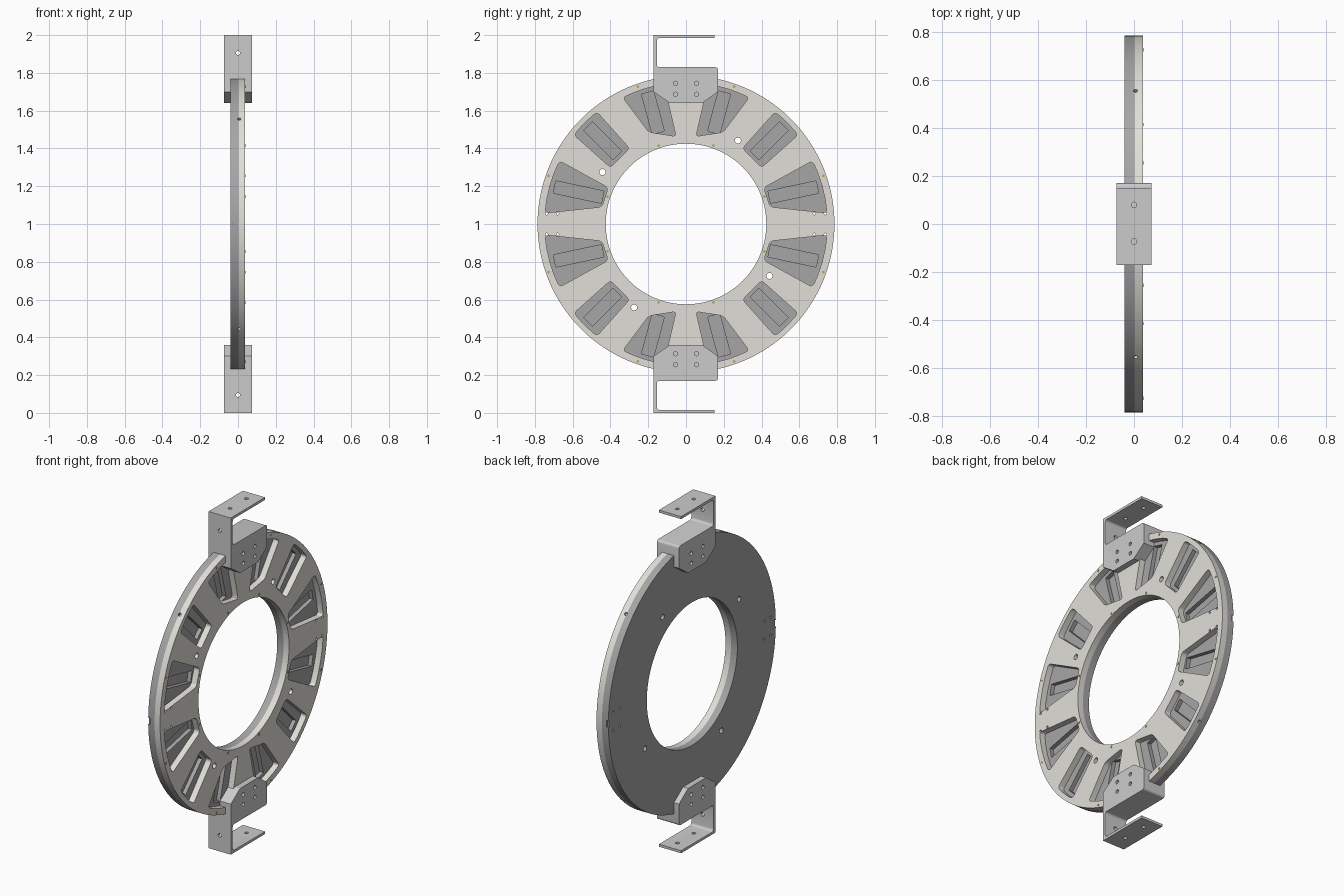
import bpy, bmesh
from math import radians, cos, sin, pi
from mathutils import Matrix, Vector

if "Cube" in bpy.data.objects:
    bpy.data.objects.remove(bpy.data.objects["Cube"])

R_OUT, R_IN = 0.786, 0.425
X_BACK, X_SEAM, X_FRONT = -0.04, 0.002, 0.038
QUADS = [(sy, sz) for sy in (1, -1) for sz in (1, -1)]


def finish(bm, name, color=None, smooth=True):
    bmesh.ops.recalc_face_normals(bm, faces=bm.faces)
    mesh = bpy.data.meshes.new(name)
    bm.to_mesh(mesh)
    bm.free()
    ob = bpy.data.objects.new(name, mesh)
    bpy.context.collection.objects.link(ob)
    if color:
        mat = bpy.data.materials.new(name + "_colour")
        mat.diffuse_color = (*color, 1)
        mat.use_nodes = True
        mat.node_tree.nodes["Principled BSDF"].inputs["Base Color"].default_value = mat.diffuse_color
        mesh.materials.append(mat)
    return ob


def prism(bm, pts, lo, hi, rounded=(), r=0.02):
    """Extrude a (y, z) outline along x, with chosen corners filleted."""
    t = bmesh.new()
    vs = [t.verts.new((lo, y, z)) for y, z in pts]
    t.faces.new(vs)
    if rounded:
        bmesh.ops.bevel(t, geom=[vs[i] for i in rounded], offset=r, segments=4,
                        profile=0.5, affect='VERTICES')
    top = bmesh.ops.extrude_face_region(t, geom=t.faces[:])['geom']
    bmesh.ops.translate(t, verts=[v for v in top if isinstance(v, bmesh.types.BMVert)],
                        vec=(hi - lo, 0, 0))
    bmesh.ops.recalc_face_normals(t, faces=t.faces)
    tmp = bpy.data.meshes.new("tmp")
    t.to_mesh(tmp)
    t.free()
    bm.from_mesh(tmp)
    bpy.data.meshes.remove(tmp)


def rod(bm, center, axis, radius, length, seg=16):
    rot = Vector((0, 0, 1)).rotation_difference(Vector(axis)).to_matrix().to_4x4()
    bmesh.ops.create_cone(bm, cap_ends=True, segments=seg, radius1=radius, radius2=radius,
                          depth=length, matrix=Matrix.Translation(center) @ rot)


def cut(ob, cutter_bm):
    cutter = finish(cutter_bm, "cutter")
    cutter.hide_render = True
    mod = ob.modifiers.new("cut", 'BOOLEAN')
    mod.operation, mod.solver, mod.object = 'DIFFERENCE', 'EXACT', cutter
    select(ob)
    bpy.ops.object.modifier_apply(modifier=mod.name)
    bpy.data.objects.remove(cutter)


def select(ob):
    bpy.ops.object.select_all(action='DESELECT')
    ob.select_set(True)
    bpy.context.view_layer.objects.active = ob


def smooth(ob):
    select(ob)
    bpy.ops.object.shade_smooth_by_angle(angle=radians(30))


def annulus(name, lo, hi, color):
    bm = bmesh.new()
    n = 128
    loops = []
    for x, r in ((lo, R_IN), (lo, R_OUT), (hi, R_OUT), (hi, R_IN)):
        loops.append([bm.verts.new((x, r * cos(2 * pi * i / n), 1 + r * sin(2 * pi * i / n)))
                      for i in range(n)])
    for a in range(4):
        p, q = loops[a], loops[(a + 1) % 4]
        for i in range(n):
            j = (i + 1) % n
            bm.faces.new((p[i], p[j], q[j], q[i]))
    return finish(bm, name, color)


# pockets of one quadrant: inner (r, angle) x2, outer r, outer angles, slot direction
POCKETS = [((0.455, 11.5), (0.455, 25), 0.748, (26.5, 4.5), 12, 0.26),
           ((0.50, 36.8), (0.50, 53.2), 0.757, (51.5, 38.5), 45, 0.22),
           ((0.525, 68), (0.467, 83.5), 0.748, (81, 63.5), 75, 0.22)]


def polar(r, a):
    return Vector((r * cos(radians(a)), r * sin(radians(a))))


def placed(pts, sy, sz):
    return [(sy * p[0], 1 + sz * p[1]) for p in pts]


def common_holes(bm):
    # four large through holes, side mounting holes and radial dowel holes
    for k in range(4):
        p = Matrix.Rotation(k * pi / 2, 2) @ Vector((0.275, 0.442))
        rod(bm, (0, p.x, 1 + p.y), (1, 0, 0), 0.016, 0.2, 24)
    for sy, sz in QUADS:
        for y in (0.68, 0.738):
            rod(bm, (0, sy * y, 1 + sz * 0.055), (1, 0, 0), 0.007, 0.2)
        p = polar(0.79, 45)
        rod(bm, (0.006, sy * p.x, 1 + sz * p.y), (0, sy, sz), 0.009, 0.04)


# front half of the ring with pocket openings
front = annulus("ring_front_half", X_SEAM, X_FRONT, (0.76, 0.74, 0.69))
bm = bmesh.new()
common_holes(bm)
for inner_a, inner_b, ro, (a0, a1), lean, length in POCKETS:
    pts = [polar(*inner_a), polar(*inner_b)]
    pts += [polar(ro, a0 + (a1 - a0) * i / 4) for i in range(5)]
    for sy, sz in QUADS:
        prism(bm, placed(pts, sy, sz), -0.03, 0.06, (0, 1, 2, 6), 0.018)
cut(front, bm)

# back half of the ring with a radial slot under every pocket
back = annulus("ring_back_half", X_BACK, X_SEAM, (0.38, 0.38, 0.38))
bm = bmesh.new()
common_holes(bm)
for inner_a, inner_b, ro, (a0, a1), lean, length in POCKETS:
    c = (polar(*inner_a) + polar(*inner_b) + polar(ro, a0) + polar(ro, a1)) / 4
    u, v = polar(length / 2, lean), polar(0.033, lean + 90)
    for sy, sz in QUADS:
        prism(bm, placed([c - u - v, c + u - v, c + u + v, c - u + v], sy, sz), -0.022, 0.03)
for s in (1, -1):
    y = s * 0.79
    prism(bm, [(y - 0.012, 0.98), (y + 0.012, 0.98), (y + 0.012, 1.02), (y - 0.012, 1.02)],
          -0.06, -0.028)
cut(back, bm)
smooth(front)
smooth(back)

# brass screws around both edges of the ring
bm = bmesh.new()
for sy, sz in QUADS:
    for r in (0.771, 0.440):
        for a in (19.3, 70.7):
            p = polar(r, a)
            rod(bm, (X_FRONT - 0.004, sy * p.x, 1 + sz * p.y), (1, 0, 0), 0.007, 0.011, 12)
smooth(finish(bm, "brass_screws", (0.55, 0.33, 0.08)))

# mounting brackets: clamp block with a C-shaped arm, mirrored top to bottom
ARM = [(-0.172, 0.70), (-0.085, 0.64), (0.085, 0.64), (0.17, 0.70), (0.17, 0.83),
       (-0.154, 0.83), (-0.154, 0.985), (0.15, 0.985), (0.15, 1.0), (-0.172, 1.0)]
for name, s in (("upper_bracket", 1), ("lower_bracket", -1)):
    bm = bmesh.new()
    prism(bm, placed(ARM, 1, s), -0.073, 0.073, (4, 5, 6), 0.014)
    bracket = finish(bm, name, (0.78, 0.79, 0.8))
    bm = bmesh.new()
    for y in (-0.055, 0.055):
        for z in (0.687, 0.745):
            for x in (-0.07, 0.07):
                rod(bm, (x, y, 1 + s * z), (1, 0, 0), 0.011, 0.05)
    rod(bm, (0, -0.165, 1 + s * 0.905), (0, 1, 0), 0.011, 0.06)
    for y in (-0.073, 0.08):
        rod(bm, (0, y, 1 + s * 0.992), (0, 0, 1), 0.011, 0.06)
    cut(bracket, bm)
    smooth(bracket)
